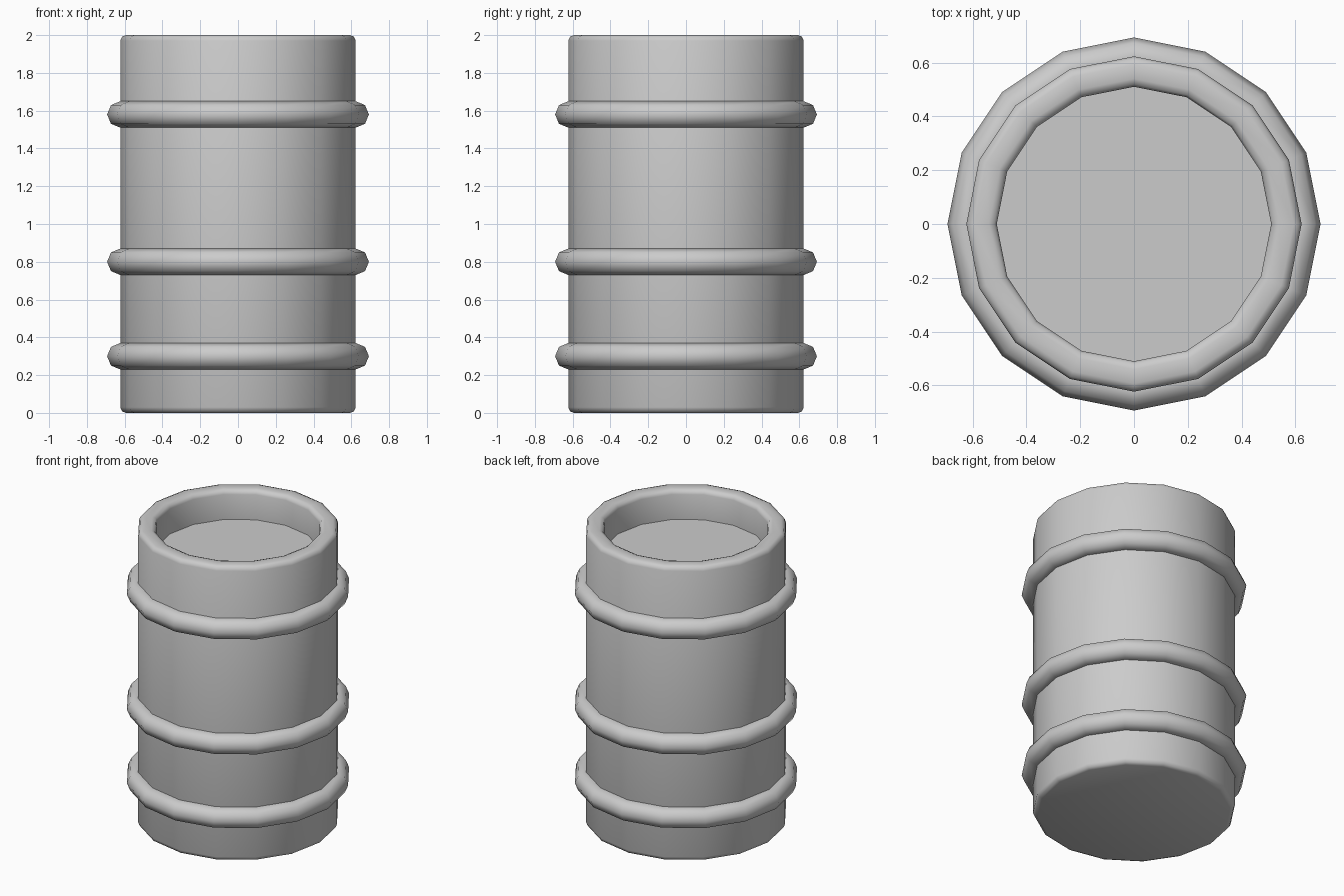
import bpy, bmesh
from math import radians, sin, cos, pi

if "Cube" in bpy.data.objects:
    bpy.data.objects.remove(bpy.data.objects["Cube"])

SIDES = 16
R_OUT, R_IN, FLOOR_Z, BEVEL = 0.623, 0.51, 1.80, 0.03


def smooth(obj, angle):
    bpy.ops.object.select_all(action='DESELECT')
    obj.select_set(True)
    bpy.context.view_layer.objects.active = obj
    bpy.ops.object.shade_smooth_by_angle(angle=radians(angle))


def lathe(name, profile):
    """Revolve an (r, z) profile around z; both ends are capped."""
    bm = bmesh.new()
    rings = [[bm.verts.new((r * cos(2 * pi * i / SIDES), r * sin(2 * pi * i / SIDES), z))
              for i in range(SIDES)] for r, z in profile]
    for a, b in zip(rings, rings[1:]):
        for i in range(SIDES):
            j = (i + 1) % SIDES
            bm.faces.new((a[i], a[j], b[j], b[i]))
    bm.faces.new(rings[0][::-1])
    bm.faces.new(rings[-1])
    bmesh.ops.recalc_face_normals(bm, faces=bm.faces)
    mesh = bpy.data.meshes.new(name)
    bm.to_mesh(mesh)
    bm.free()
    obj = bpy.data.objects.new(name, mesh)
    bpy.context.collection.objects.link(obj)
    return obj


def rounded(cr, cz, start):
    """Three points of a quarter-round edge, going counter-clockwise."""
    return [(cr + BEVEL * cos(radians(start + a)), cz + BEVEL * sin(radians(start + a)))
            for a in (0, 45, 90)]


# Barrel body: rounded foot, wall, rounded rim and sunken lid
profile = (rounded(R_OUT - BEVEL, BEVEL, -90)
           + rounded(R_OUT - BEVEL, 2 - BEVEL, 0)
           + rounded(R_IN + BEVEL, 2 - BEVEL, 90)
           + [(R_IN, FLOOR_Z)])
smooth(lathe("barrel_body", profile), 50)

# Three hoops around the body
for name, z in (("lower_hoop", 0.30), ("middle_hoop", 0.80), ("upper_hoop", 1.58)):
    bpy.ops.mesh.primitive_torus_add(major_segments=SIDES, minor_segments=8,
                                     major_radius=R_OUT, minor_radius=0.07,
                                     location=(0, 0, z))
    hoop = bpy.context.object
    hoop.name = name
    smooth(hoop, 60)
